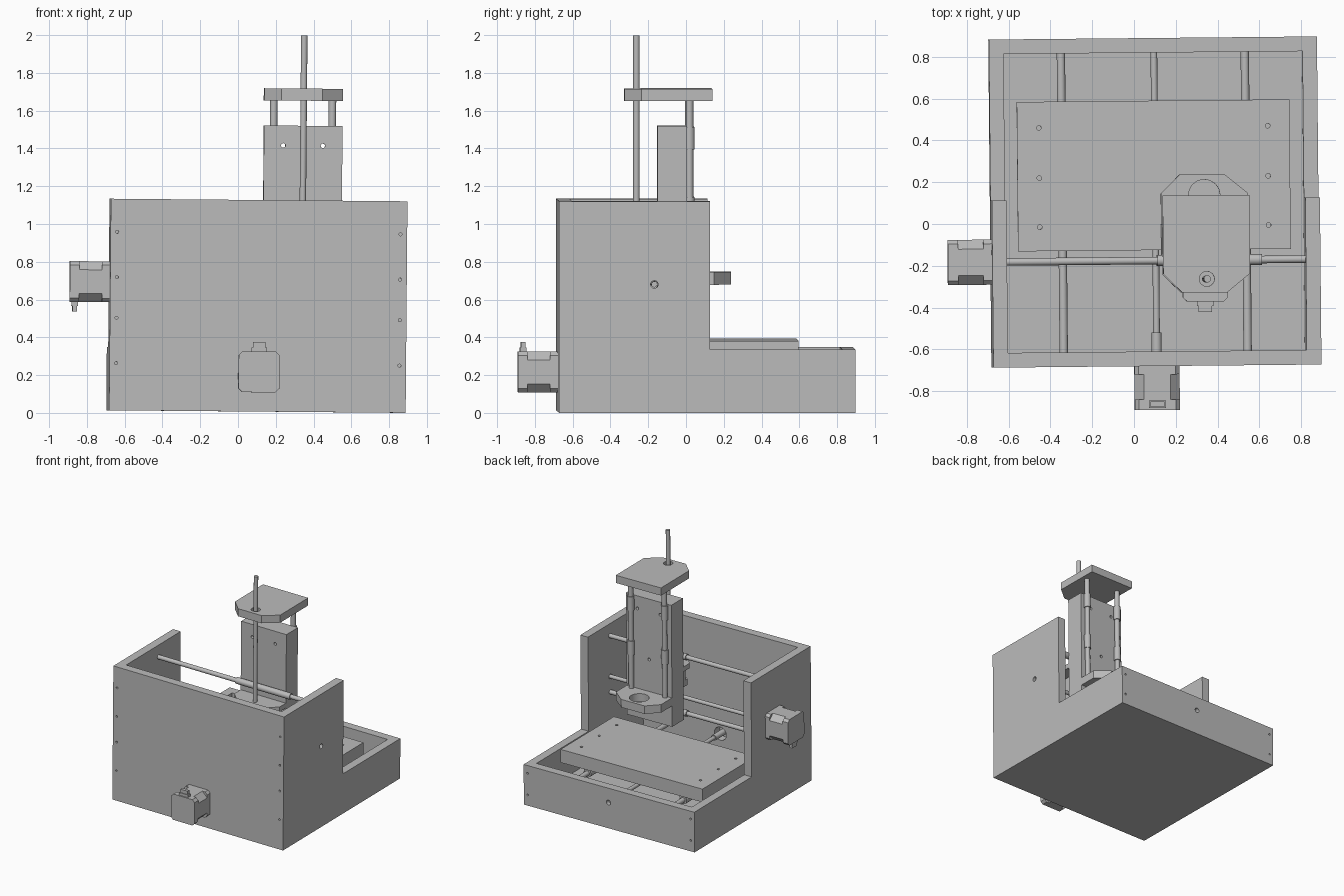
import bpy, bmesh
from math import radians
from mathutils import Matrix, Vector

if "Cube" in bpy.data.objects:
    bpy.data.objects.remove(bpy.data.objects["Cube"])

grey = bpy.data.materials.new("plain grey")
grey.use_nodes = True
COLOUR = (0.5, 0.5, 0.5, 1)
grey.diffuse_color = COLOUR
grey.node_tree.nodes["Principled BSDF"].inputs["Base Color"].default_value = COLOUR

parts = []


def finish(name, bm):
    bmesh.ops.recalc_face_normals(bm, faces=bm.faces[:])
    mesh = bpy.data.meshes.new(name)
    bm.to_mesh(mesh)
    bm.free()
    mesh.materials.append(grey)
    ob = bpy.data.objects.new(name, mesh)
    bpy.context.collection.objects.link(ob)
    parts.append(ob)
    return ob


def prism(name, pts, axis, a, b):
    """Extrude a 2D outline from a to b along an axis."""
    place = {"x": lambda u, v, w: (w, u, v),
             "y": lambda u, v, w: (u, w, v),
             "z": lambda u, v, w: (u, v, w)}[axis]
    bm = bmesh.new()
    face = bm.faces.new([bm.verts.new(place(u, v, a)) for u, v in pts])
    new = bmesh.ops.extrude_face_region(bm, geom=[face])["geom"]
    shift = Vector(place(0, 0, b - a))
    bmesh.ops.translate(bm, vec=shift, verts=[g for g in new if isinstance(g, bmesh.types.BMVert)])
    return finish(name, bm)


def box(name, x, y, z):
    return prism(name, [(x[0], y[0]), (x[1], y[0]), (x[1], y[1]), (x[0], y[1])], "z", *z)


def add_cylinder(bm, p, q, r, sides=20):
    p, q = Vector(p), Vector(q)
    turn = (q - p).to_track_quat("Z", "Y").to_matrix().to_4x4()
    bmesh.ops.create_cone(bm, cap_ends=True, segments=sides, radius1=r, radius2=r,
                          depth=(q - p).length,
                          matrix=Matrix.Translation((p + q) / 2) @ turn)


def rod(name, p, q, r):
    bm = bmesh.new()
    add_cylinder(bm, p, q, r)
    return finish(name, bm)


def drill(ob, holes):
    """Cut round holes, each given as start, end and radius."""
    bm = bmesh.new()
    for p, q, r in holes:
        add_cylinder(bm, p, q, r, 16)
    cutter = finish("hole_cutter", bm)
    parts.remove(cutter)
    cutter.hide_render = True
    mod = ob.modifiers.new("holes", "BOOLEAN")
    mod.operation, mod.solver, mod.object = "DIFFERENCE", "EXACT", cutter
    bpy.context.view_layer.objects.active = ob
    bpy.ops.object.modifier_apply(modifier=mod.name)
    bpy.data.objects.remove(cutter)


def clipped_square(cu, cv, h, c):
    return [(cu + a, cv + b) for a, b in (
        (-h + c, -h), (h - c, -h), (h, -h + c), (h, h - c),
        (h - c, h), (-h + c, h), (-h, h - c), (-h, -h + c))]


def motor(name, axis, cu, cv, base, side):
    """Stepper motor running from base towards the negative axis."""
    h = 0.108
    for part, clip, a, b in (("front_cap", 0.02, 0, 0.04), ("stack", 0.045, 0.04, 0.16),
                             ("end_cap", 0.02, 0.16, 0.21)):
        prism(f"{name}_{part}", clipped_square(cu, cv, h, clip), axis, base - b, base - a)
    for part, w, reach, a, b in (("socket", 0.04, 0.13, 0.165, 0.2), ("plug", 0.033, 0.158, 0.17, 0.195)):
        v0, v1 = cv + side * 0.09, cv + side * reach
        prism(f"{name}_{part}", [(cu - w, v0), (cu + w, v0), (cu + w, v1), (cu - w, v1)],
              axis, base - b, base - a)


# Enclosure
X0, X1, Y0, Y1 = -0.69, 0.88, -0.68, 0.89
T, TALL, LOW, STEP = 0.07, 1.12, 0.335, 0.12
SCREW_Z, BED_Z, RAIL_Y = 0.68, 0.215, -0.175
box("floor", (X0 + T, X1 - T), (Y0 + T, Y1 - T), (0, T))

front = box("front_wall", (X0, X1), (Y0, Y0 + T), (0, TALL))
drill(front, [((x, Y0 - 0.02, z), (x, Y0 + 0.03, z), 0.008)
              for x in (X0 + 0.035, X1 - 0.035) for z in (0.25, 0.49, 0.705, 0.945)]
      + [((0.1, Y0 - 0.02, BED_Z), (0.1, Y0 + T + 0.02, BED_Z), 0.055)])

back = box("back_wall", (X0, X1), (Y1 - T, Y1), (0, LOW))
drill(back, [((x, Y1 + 0.02, z), (x, Y1 - 0.03, z), 0.008)
             for x in (X0 + 0.035, X1 - 0.035) for z in (0.09, 0.27)]
      + [((0.1, Y1 + 0.02, BED_Z), (0.1, Y1 - T - 0.02, BED_Z), 0.02)])

profile = [(Y0 + T, 0), (Y1 - T, 0), (Y1 - T, LOW), (STEP, LOW), (STEP, TALL), (Y0 + T, TALL)]
for name, x, r in (("right_wall", X0, 0.055), ("left_wall", X1 - T, 0.02)):
    wall = prism(name, profile, "x", x, x + T)
    drill(wall, [((x - 0.02, RAIL_Y, SCREW_Z), (x + T + 0.02, RAIL_Y, SCREW_Z), r)])

# Moving bed with its rails and lead screw
bed = box("bed", (-0.56, 0.745), (-0.125, 0.59), (0.27, 0.38))
drill(bed, [((x, y, 0.32), (x, y, 0.42), 0.011) for x in (-0.455, 0.64) for y in (-0.01, 0.225, 0.465)])
for i, x in enumerate((-0.345, 0.535)):
    rod(f"bed_rail_{i}", (x, Y0 + T - 0.02, BED_Z), (x, Y1 - T + 0.02, BED_Z), 0.02)
    for j, y in enumerate((-0.08, 0.4)):
        rod(f"bed_bearing_{i}_{j}", (x, y, BED_Z), (x, y + 0.14, BED_Z), 0.034)
        box(f"bed_block_{i}_{j}", (x - 0.03, x + 0.03), (y, y + 0.14), (BED_Z + 0.02, 0.27))
rod("bed_screw", (0.1, Y0, BED_Z), (0.1, Y1 - 0.03, BED_Z), 0.016)
rod("bed_coupler", (0.1, Y0 + 0.01, BED_Z), (0.1, Y0 + 0.16, BED_Z), 0.024)
box("bed_nut", (0.05, 0.15), (0.18, 0.28), (BED_Z - 0.04, 0.27))

# Cross rails and cross lead screw
for i, z in enumerate((0.55, 1.02)):
    rod(f"cross_rail_{i}", (X0 + T - 0.02, RAIL_Y, z), (X1 - T + 0.02, RAIL_Y, z), 0.018)
    rod(f"cross_bearing_{i}", (0.1, RAIL_Y, z), (0.6, RAIL_Y, z), 0.026)
rod("cross_screw", (X0, RAIL_Y, SCREW_Z), (X1 - 0.03, RAIL_Y, SCREW_Z), 0.016)

# Vertical carriage
CX = 0.33
carriage = box("carriage_plate", (CX - 0.208, CX + 0.208), (-0.155, 0), (0.5, 1.515))
drill(carriage, [((x, -0.2, z), (x, 0.05, z), 0.012)
                 for x, z in ((CX - 0.105, 1.41), (CX + 0.105, 1.41), (CX, 1.01))])
for i, x in enumerate((CX - 0.155, CX + 0.155)):
    rod(f"lift_rail_{i}", (x, 0.015, 0.7), (x, 0.015, 1.67), 0.02)
    for j, z in enumerate((1.02, 1.39)):
        rod(f"lift_bearing_{i}_{j}", (x, 0.015, z), (x, 0.015, z + 0.12), 0.027)

# Top plate, spindle holder and motor mount share a clipped outline
W, C = 0.208, 0.09


def clipped_plate(name, y_square, y_clipped, z0, z1):
    turn = C if y_clipped > y_square else -C
    return prism(name, [(CX - W, y_square), (CX + W, y_square), (CX + W, y_clipped - turn),
                        (CX + W - C - 0.02, y_clipped), (CX - W + C, y_clipped),
                        (CX - W, y_clipped - turn)], "z", z0, z1)


SY = -0.265
top = clipped_plate("top_plate", 0.135, -0.33, 1.648, 1.712)
drill(top, [((CX, SY, 1.6), (CX, SY, 1.75), 0.036)])
holder = clipped_plate("spindle_holder", 0, 0.235, 0.675, 0.742)
drill(holder, [((CX, 0.135, 0.6), (CX, 0.135, 0.8), 0.076)])
clipped_plate("motor_mount", -0.155, -0.33, 0.9, 0.94)
rod("lift_screw", (CX, SY, 0.85), (CX, SY, 1.992), 0.017)

# Three stepper motors
motor("bed_motor", "y", 0.1, BED_Z - 0.005, Y0, 1)
motor("cross_motor", "x", RAIL_Y, SCREW_Z, X0, -1)
motor("lift_motor", "z", CX, SY, 0.9, -1)

# Slight tilt of the whole machine
tilt = (Matrix.Translation((0.095, 0.105, 0.007)) @ Matrix.Rotation(radians(0.55), 4, "Z")
        @ Matrix.Rotation(radians(0.5), 4, "Y") @ Matrix.Translation((-0.095, -0.105, 0)))
bpy.ops.object.select_all(action="DESELECT")
for ob in parts:
    ob.data.transform(tilt)
    ob.select_set(True)
bpy.context.view_layer.objects.active = parts[0]
bpy.ops.object.shade_smooth_by_angle(angle=radians(30))
